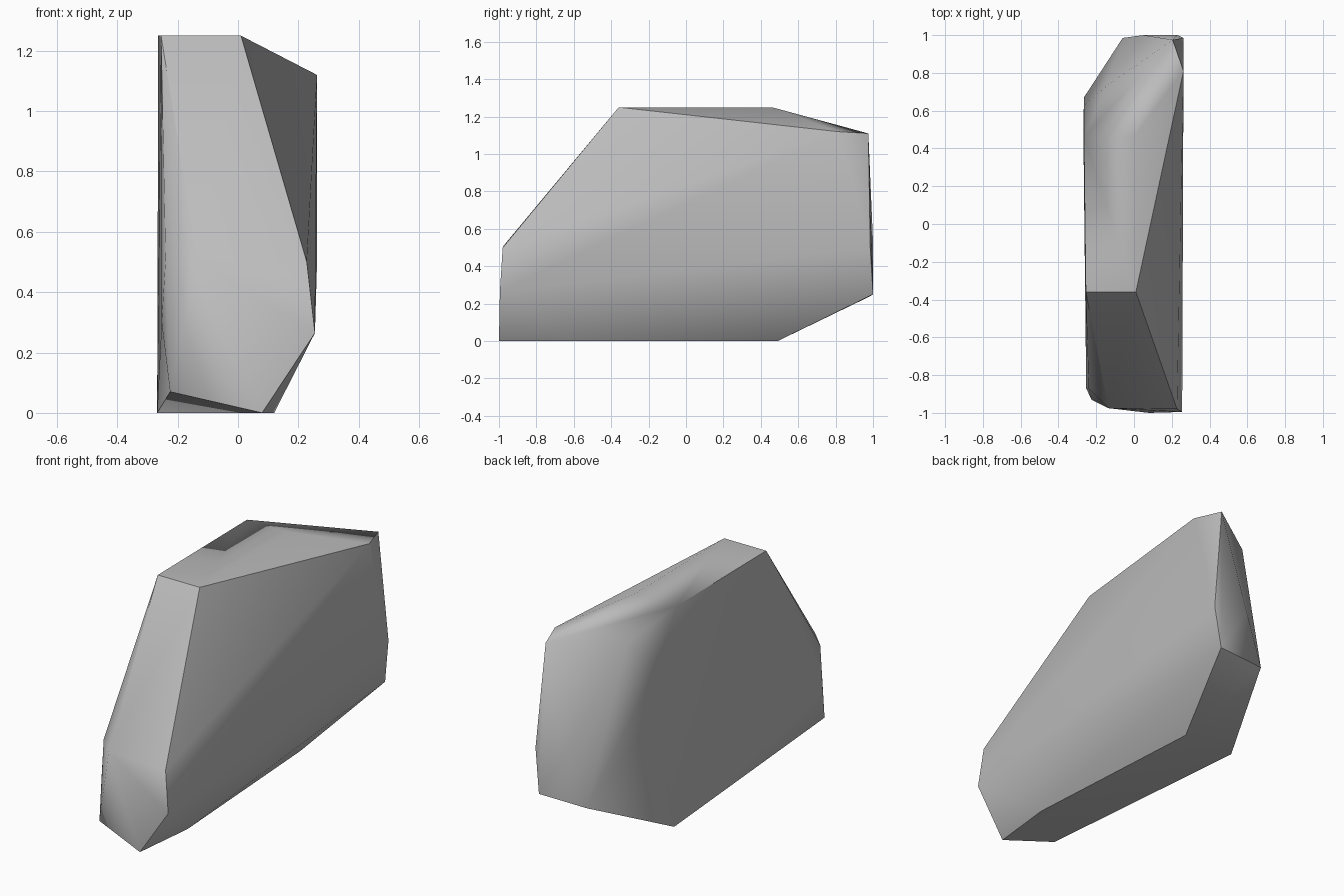
import bpy, bmesh, math

cube = bpy.data.objects.get("Cube")
if cube:
    bpy.data.objects.remove(cube, do_unlink=True)

# Plain stone colour
stone = bpy.data.materials.new("stone_grey")
stone.use_nodes = True
grey = (0.5, 0.5, 0.5, 1)
stone.diffuse_color = grey
stone.node_tree.nodes["Principled BSDF"].inputs["Base Color"].default_value = grey

# Corner points of the boulder, grouped by region
top = [(.01, -.36, 1.25), (-.255, -.36, 1.25), (-.265, .46, 1.25), (0, .46, 1.25),
       (.262, .81, 1.12), (.205, .975, 1.11), (-.14, .735, 1.11)]
back = [(.262, .985, .5), (.23, 1, .25), (.05, 1, .53), (-.06, .985, .24),
        (-.265, .67, .67), (-.265, .626, .98)]
front = [(.228, -.98, .5), (.255, -.995, .265), (-.135, -.975, .51),
         (-.24, -.87, .51), (-.253, -.87, .3), (-.225, -.93, .07)]
base = [(.08, -1, 0), (.12, -.63, 0), (.05, .49, 0), (-.268, .49, 0)]

# Wrap the corners in a faceted hull
bm = bmesh.new()
for co in top + back + front + base:
    bm.verts.new(co)
bmesh.ops.convex_hull(bm, input=bm.verts[:])
loose = [v for v in bm.verts if not v.link_faces]
bmesh.ops.delete(bm, geom=loose, context="VERTS")
bmesh.ops.dissolve_limit(bm, angle_limit=math.radians(1),
                         verts=bm.verts[:], edges=bm.edges[:])
bmesh.ops.recalc_face_normals(bm, faces=bm.faces[:])
mesh = bpy.data.meshes.new("boulder")
bm.to_mesh(mesh)
bm.free()
mesh.materials.append(stone)
boulder = bpy.data.objects.new("boulder", mesh)
bpy.context.collection.objects.link(boulder)

# Smooth the shallow facets, keep the strong ridges crisp
bpy.ops.object.select_all(action="DESELECT")
boulder.select_set(True)
bpy.context.view_layer.objects.active = boulder
bpy.ops.object.shade_smooth_by_angle(angle=math.radians(40))
weighted = boulder.modifiers.new("weighted_normals", "WEIGHTED_NORMAL")
weighted.keep_sharp = True
